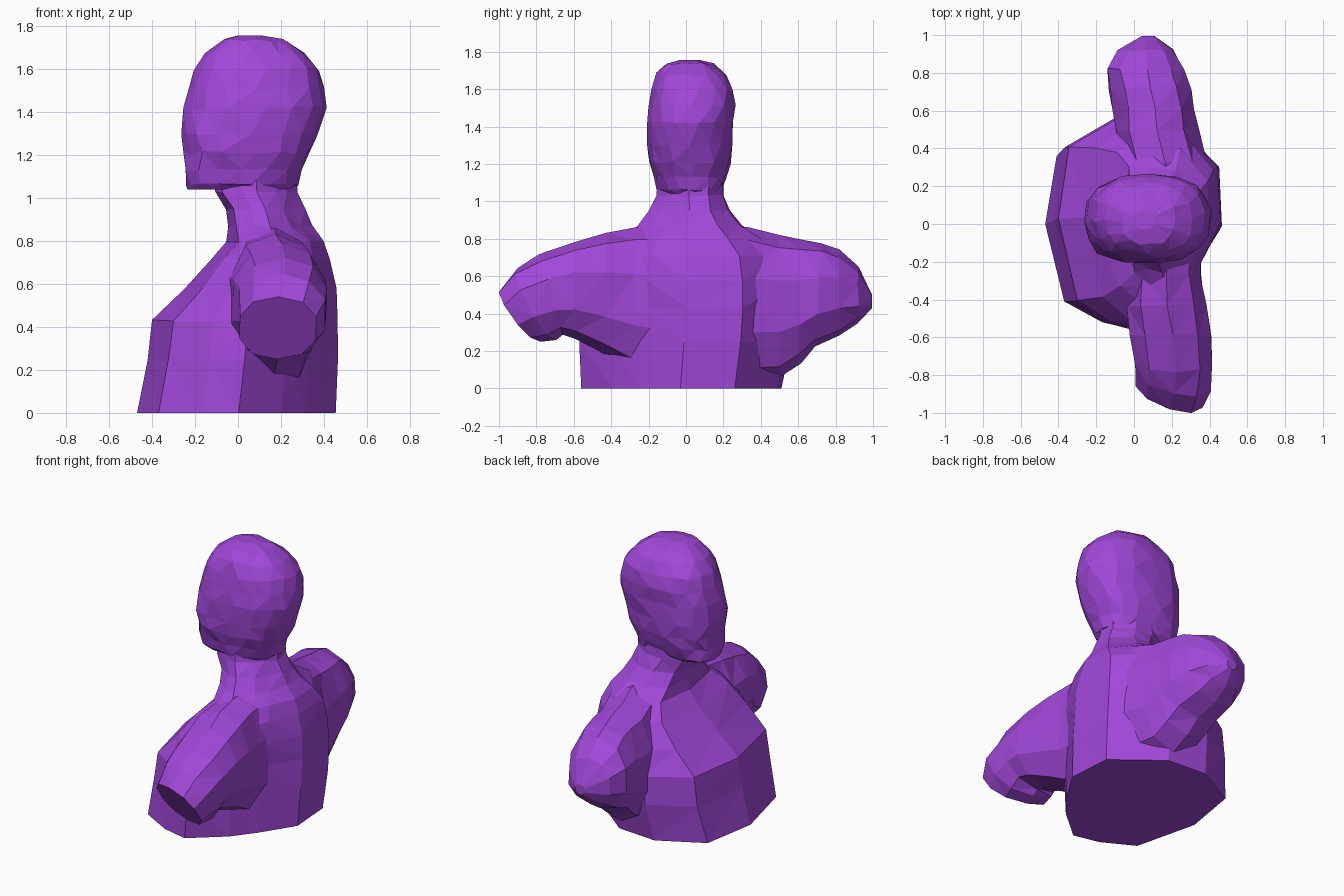
import bpy, bmesh, math, random
from mathutils import Vector

random.seed(4)
cube = bpy.data.objects.get("Cube")
if cube:
    bpy.data.objects.remove(cube, do_unlink=True)

purple = bpy.data.materials.new("purple")
purple.use_nodes = True
colour = (0.36, 0.065, 0.7, 1)
purple.diffuse_color = colour
purple.node_tree.nodes["Principled BSDF"].inputs["Base Color"].default_value = colour


def loft(name, rings, jitter=0.0):
    """Skin a list of point rings, cap both ends and shade flat."""
    bm = bmesh.new()
    rows = []
    for i, ring in enumerate(rings):
        inner = 0 < i < len(rings) - 1
        rows.append([bm.verts.new(Vector(p) + Vector(
            [random.uniform(-jitter, jitter) * inner for _ in range(3)])) for p in ring])
    for a, b in zip(rows, rows[1:]):
        for i in range(len(a)):
            j = (i + 1) % len(a)
            bm.faces.new((a[i], a[j], b[j], b[i]))
    bm.faces.new(rows[0])
    bm.faces.new(rows[-1])
    bmesh.ops.triangulate(bm, faces=[f for f in bm.faces if len(f.verts) == 4],
                          quad_method='SHORT_EDGE')
    bmesh.ops.recalc_face_normals(bm, faces=bm.faces)
    mesh = bpy.data.meshes.new(name)
    bm.to_mesh(mesh)
    bm.free()
    mesh.materials.append(purple)
    obj = bpy.data.objects.new(name, mesh)
    bpy.context.collection.objects.link(obj)
    return obj


def unit_ring(n, power=2.0, turn=0.0):
    """Rounded-box outline inside a -1..1 square."""
    pts = []
    for i in range(n):
        a = 2 * math.pi * i / n + turn
        c, s = math.cos(a), math.sin(a)
        pts.append((math.copysign(abs(c) ** (2 / power), c),
                    math.copysign(abs(s) ** (2 / power), s)))
    return pts


def level_ring(outline, z, x0, x1, y0, y1):
    """Fit an outline to a box at one height."""
    return [((x0 + x1) / 2 + u * (x1 - x0) / 2,
             (y0 + y1) / 2 + v * (y1 - y0) / 2, z) for u, v in outline]


def arm_ring(outline, y, x0, x1, z0, z1, lean=0.0, yaw=0.0):
    """Fit an outline to a box across the arm, leaning it along y."""
    return [((x0 + x1) / 2 + u * (x1 - x0) / 2,
             y + lean * v + yaw * u,
             (z0 + z1) / 2 + v * (z1 - z0) / 2) for u, v in outline]


# Torso: irregular cut base rising through chest and shoulders to the neck
base = [(-0.47, 0), (-0.37, -0.41), (-0.17, -0.52), (0, -0.56), (0.2, -0.39), (0.31, -0.25),
        (0.45, -0.03), (0.43, 0.26), (0.14, 0.49), (-0.13, 0.51), (-0.41, 0.36)]
shape = [((x + 0.01) / 0.46, (y + 0.025) / 0.535) for x, y in base]
torso = [
    (0.00, -0.47, 0.455, -0.56, 0.51),
    (0.25, -0.425, 0.465, -0.57, 0.56),
    (0.43, -0.395, 0.465, -0.56, 0.57),
    (0.58, -0.25, 0.46, -0.54, 0.56),
    (0.71, -0.13, 0.43, -0.47, 0.51),
    (0.80, -0.05, 0.395, -0.37, 0.41),
    (0.87, -0.05, 0.35, -0.26, 0.30),
    (0.95, -0.06, 0.31, -0.20, 0.23),
    (1.03, -0.11, 0.28, -0.16, 0.20),
    (1.12, -0.11, 0.27, -0.15, 0.20),
]
loft("torso_and_neck", [level_ring(shape, *r) for r in torso], 0.006)

# Head: chin ledge at the bottom, fuller crown at the rear
head = [
    (1.04, -0.235, 0.25, -0.12, 0.17),
    (1.06, -0.25, 0.275, -0.15, 0.20),
    (1.13, -0.25, 0.29, -0.17, 0.22),
    (1.21, -0.25, 0.33, -0.20, 0.24),
    (1.30, -0.265, 0.375, -0.205, 0.245),
    (1.42, -0.25, 0.41, -0.205, 0.26),
    (1.51, -0.225, 0.40, -0.20, 0.26),
    (1.60, -0.20, 0.37, -0.18, 0.255),
    (1.68, -0.155, 0.31, -0.15, 0.21),
    (1.735, -0.07, 0.215, -0.11, 0.15),
    (1.757, 0.0, 0.11, -0.03, 0.07),
]
loft("head", [level_ring(unit_ring(16, 2.5, 0.1 * (i % 2)), *r)
              for i, r in enumerate(head)], 0.009)

# Right-hand stump: flaring out of the back, with a slanted cut end
arm_shape = unit_ring(10, 2.3, 0.3)
cut_arm = [
    (-0.12, 0.00, 0.36, 0.06, 0.87, 0, 0),
    (-0.27, -0.03, 0.36, 0.09, 0.86, 0, 0),
    (-0.43, -0.05, 0.39, 0.18, 0.83, 0, 0),
    (-0.59, -0.03, 0.42, 0.26, 0.79, 0, 0),
    (-0.72, 0.00, 0.42, 0.29, 0.72, -0.06, 0),
    (-0.80, 0.00, 0.41, 0.26, 0.65, -0.10, -0.05),
    (-0.88, 0.00, 0.37, 0.25, 0.54, -0.10, -0.06),
]
loft("slanted_arm_stump", [arm_ring(arm_shape, *r) for r in cut_arm], 0.006)

# Other stump: rounded elbow bending forward with a cut underside
bent_arm = [
    (0.15, 0.00, 0.38, 0.08, 0.87, 0, 0),
    (0.33, -0.07, 0.39, 0.04, 0.86, 0, 0),
    (0.50, -0.11, 0.35, 0.06, 0.82, 0, 0),
    (0.61, -0.12, 0.33, 0.13, 0.80, 0, 0),
    (0.71, -0.14, 0.31, 0.22, 0.78, 0.02, 0),
    (0.82, -0.15, 0.27, 0.28, 0.74, 0, 0),
    (0.92, -0.09, 0.21, 0.35, 0.65, 0, 0),
    (0.995, 0.04, 0.11, 0.43, 0.50, 0, 0),
]
loft("bent_arm_stump", [arm_ring(arm_shape, *r) for r in bent_arm], 0.006)
